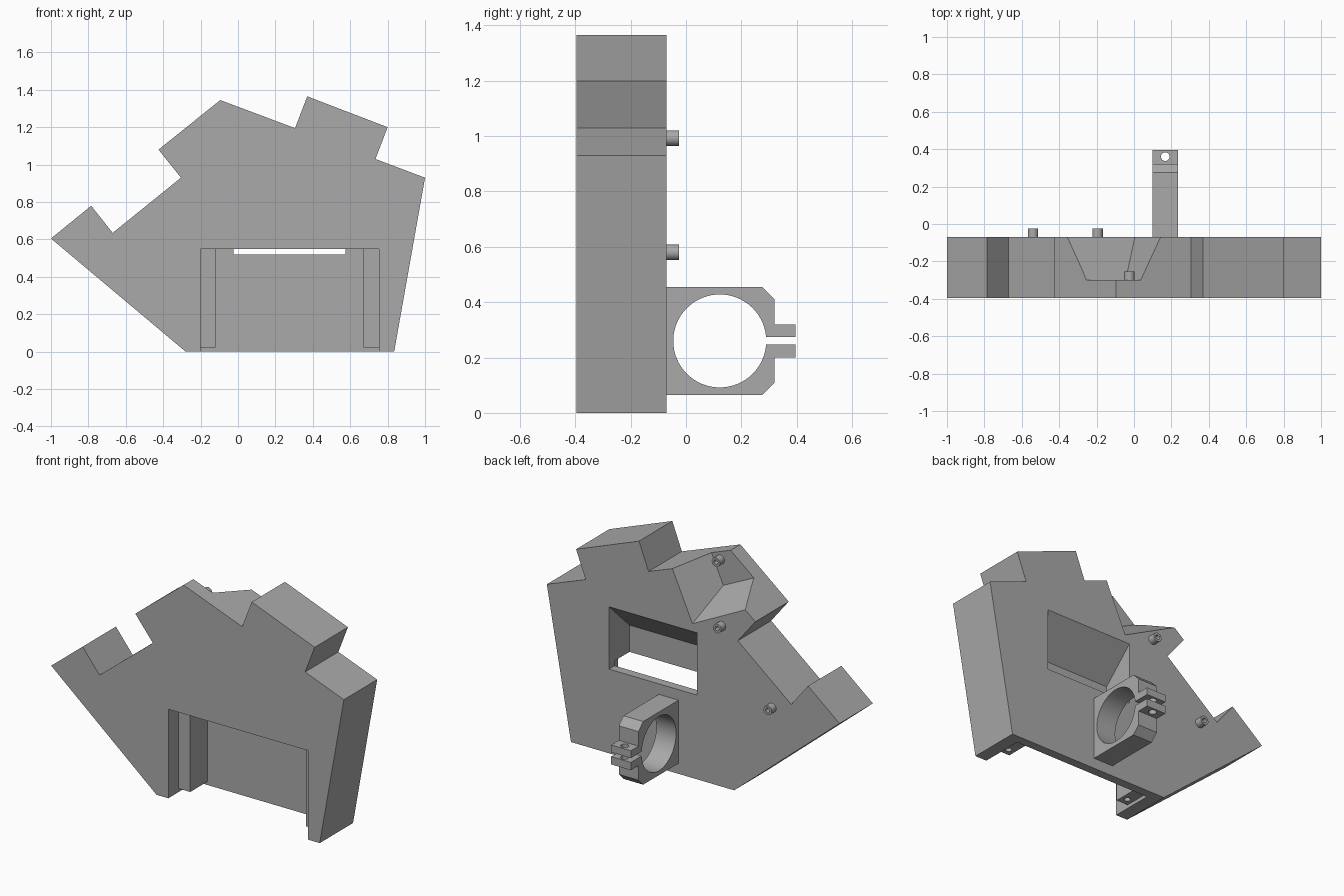
import bpy, bmesh, math
from mathutils import Vector, Matrix

cube = bpy.data.objects.get("Cube")
if cube:
    bpy.data.objects.remove(cube, do_unlink=True)

grey = bpy.data.materials.new("plain grey")
grey.use_nodes = True
GREY = (0.4, 0.4, 0.4, 1)
grey.diffuse_color = GREY
grey.node_tree.nodes["Principled BSDF"].inputs["Base Color"].default_value = GREY


def make(name, bm):
    bmesh.ops.recalc_face_normals(bm, faces=bm.faces)
    mesh = bpy.data.meshes.new(name)
    bm.to_mesh(mesh)
    bm.free()
    mesh.materials.append(grey)
    obj = bpy.data.objects.new(name, mesh)
    bpy.context.collection.objects.link(obj)
    return obj


def loft(name, ring_a, ring_b):
    """Closed solid between two matching rings of points."""
    bm = bmesh.new()
    a = [bm.verts.new(p) for p in ring_a]
    b = [bm.verts.new(p) for p in ring_b]
    bm.faces.new(a)
    bm.faces.new(b[::-1])
    for i in range(len(a)):
        j = (i + 1) % len(a)
        bm.faces.new((a[i], b[i], b[j], a[j]))
    return make(name, bm)


def xz_solid(name, pts, y0, y1):
    return loft(name, [(x, y0, z) for x, z in pts], [(x, y1, z) for x, z in pts])


def yz_solid(name, pts, x0, x1):
    return loft(name, [(x0, y, z) for y, z in pts], [(x1, y, z) for y, z in pts])


def rect(a0, a1, b0, b1):
    return [(a0, b0), (a1, b0), (a1, b1), (a0, b1)]


def cylinder(name, centre, radius, length, axis, sides=32):
    bm = bmesh.new()
    turn = Vector((0, 0, 1)).rotation_difference(Vector(axis)).to_matrix().to_4x4()
    bmesh.ops.create_cone(bm, cap_ends=True, segments=sides, radius1=radius, radius2=radius,
                          depth=length, matrix=Matrix.Translation(centre) @ turn)
    return make(name, bm)


def cut(target, cutter):
    """Subtract the cutter, bake the result and drop the cutter."""
    mod = target.modifiers.new("cut", "BOOLEAN")
    mod.operation = "DIFFERENCE"
    mod.solver = "EXACT"
    mod.object = cutter
    cutter.hide_render = True
    bpy.ops.object.select_all(action="DESELECT")
    bpy.context.view_layer.objects.active = target
    target.select_set(True)
    bpy.ops.object.modifier_apply(modifier=mod.name)
    bpy.data.objects.remove(cutter, do_unlink=True)


def smooth(obj):
    bpy.ops.object.select_all(action="DESELECT")
    bpy.context.view_layer.objects.active = obj
    obj.select_set(True)
    bpy.ops.object.shade_smooth_by_angle(angle=math.radians(30))


FRONT, BACK = -0.395, -0.07
PLATE = -0.125      # front of the thin back wall

# Main body: angular silhouette extruded front to back
outline = [(-1, 0.605), (-0.785, 0.78), (-0.67, 0.635), (-0.305, 0.93), (-0.425, 1.08),
           (-0.095, 1.345), (0.305, 1.195), (0.37, 1.365), (0.8, 1.2), (0.735, 1.03),
           (1, 0.93), (0.835, 0), (-0.28, 0)]
body = xz_solid("body", outline, FRONT, BACK)

# Front recess, open at the bottom
cut(body, xz_solid("recess_cutter", rect(-0.2, 0.755, -0.1, 0.55), FRONT - 0.1, PLATE))

# Back window with a sloping ceiling
window = [(BACK + 0.1, 0.52), (BACK + 0.1, 1.0), (-0.27, 0.715), (-0.27, 0.52)]
cut(body, yz_solid("window_cutter", window, -0.025, 0.575))

# Tapered corner pocket in the back, open at the top corner
mouth = [Vector(p) for p in ((0.143, 1.257), (0.005, 0.953), (-0.357, 1.135))]
floor = [Vector(p) for p in ((0.035, 1.294), (-0.045, 1.115), (-0.255, 1.217))]


def pocket_ring(y, t):
    a, corner, b = [f.lerp(m, t) for f, m in zip(floor, mouth)]
    a, b = corner + (a - corner) * 3, corner + (b - corner) * 3
    return [(p.x, y, p.y) for p in (a, corner, b, a + b - corner)]


cut(body, loft("pocket_cutter", pocket_ring(-0.3, 0), pocket_ring(BACK + 0.046, 1.2)))

# Side rails inside the recess, with screw holes underneath
for side, x0, x1 in (("right", -0.2, -0.12), ("left", 0.67, 0.755)):
    rail = xz_solid(side + "_rail", rect(x0, x1, 0.022, 0.55), -0.295, PLATE)
    cut(rail, cylinder("hole_cutter", ((x0 + x1) / 2, -0.25, 0.05), 0.018, 0.2, (0, 0, 1), 24))
    smooth(rail)

# Hollow locating pegs
for name, x, z, y in (("lower_peg", -0.54, 0.58, BACK), ("middle_peg", -0.195, 0.993, BACK),
                      ("pocket_peg", -0.025, 1.27, -0.3)):
    peg = cylinder(name, (x, y + 0.0225, z), 0.028, 0.045, (0, 1, 0))
    cut(peg, cylinder("hole_cutter", (x, y + 0.04, z), 0.014, 0.06, (0, 1, 0), 24))
    smooth(peg)

# Split ring clamp with two ears
half = [(0.275, 0.065), (0.32, 0.11), (0.32, 0.2), (0.395, 0.2)]
profile = [(BACK, 0.065)] + half + [(y, 0.52 - z) for y, z in half[::-1]] + [(BACK, 0.455)]
clamp = yz_solid("ring_clamp", profile, 0.1, 0.235)
cut(clamp, cylinder("bore_cutter", (0.167, 0.122, 0.26), 0.168, 0.4, (1, 0, 0), 64))
cut(clamp, yz_solid("split_cutter", rect(0.2, 0.5, 0.248, 0.275), 0, 0.4))
cut(clamp, cylinder("bolt_cutter", (0.167, 0.36, 0.26), 0.023, 0.4, (0, 0, 1), 24))
smooth(clamp)
